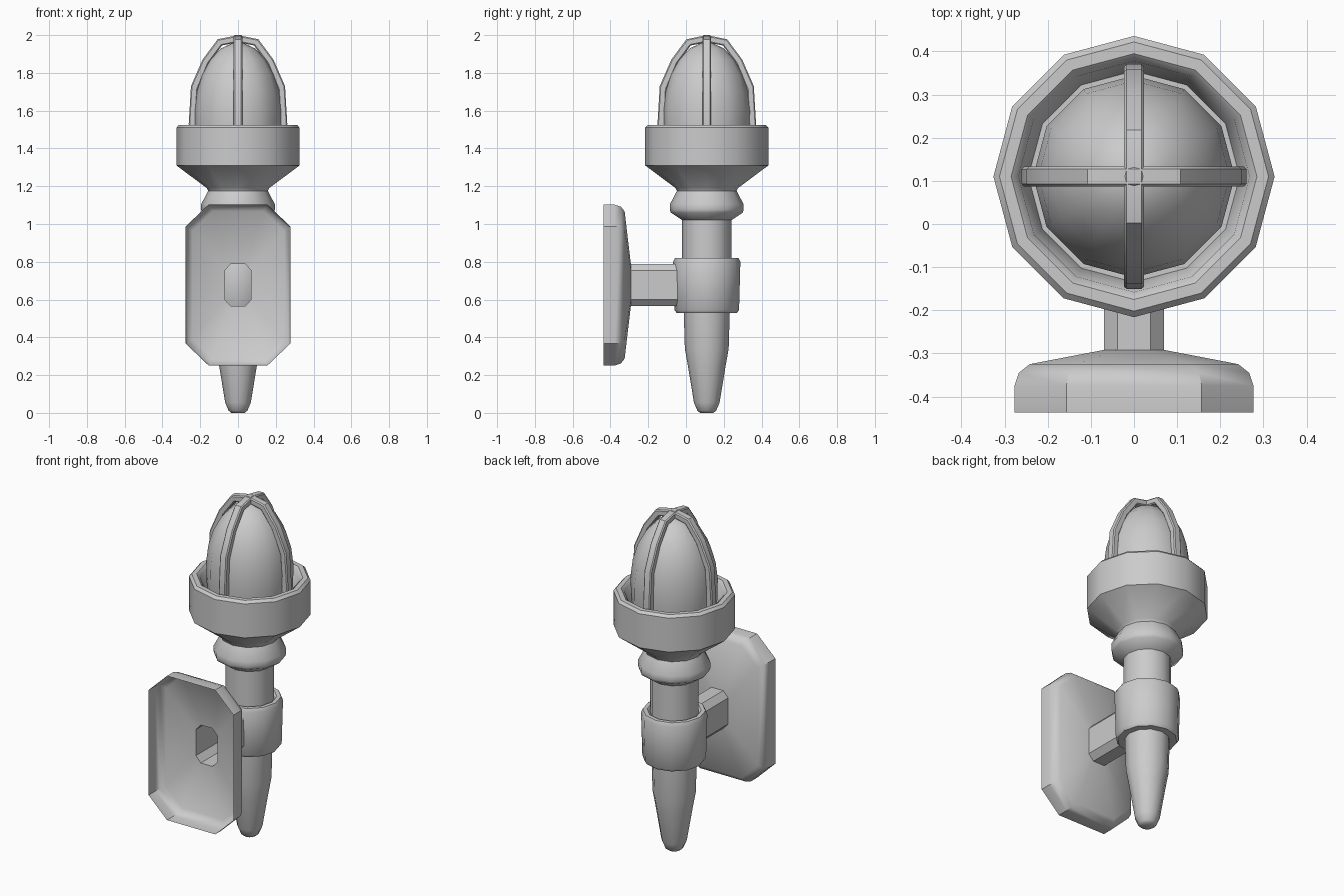
import bpy, bmesh, math

if "Cube" in bpy.data.objects:
    bpy.data.objects.remove(bpy.data.objects["Cube"])

AXIS_Y = 0.11   # torch axis
SIDES = 12


def finish(name, bm, angle=40):
    bmesh.ops.remove_doubles(bm, verts=bm.verts, dist=1e-5)
    bmesh.ops.recalc_face_normals(bm, faces=bm.faces)
    me = bpy.data.meshes.new(name)
    bm.to_mesh(me)
    bm.free()
    ob = bpy.data.objects.new(name, me)
    bpy.context.collection.objects.link(ob)
    bpy.ops.object.select_all(action='DESELECT')
    ob.select_set(True)
    bpy.context.view_layer.objects.active = ob
    bpy.ops.object.shade_smooth_by_angle(angle=math.radians(angle))
    return ob


def skin(name, rings, cap_first=False, cap_last=False, angle=40):
    """Join equal-length loops of points into a shell."""
    bm = bmesh.new()
    loops = [[bm.verts.new(p) for p in ring] for ring in rings]
    n = len(loops[0])
    for a, b in zip(loops, loops[1:]):
        for i in range(n):
            j = (i + 1) % n
            bm.faces.new((a[i], a[j], b[j], b[i]))
    if cap_first:
        bm.faces.new(loops[0])
    if cap_last:
        bm.faces.new(loops[-1])
    return finish(name, bm, angle)


def lathe(name, profile, **kw):
    def ring(r, z):
        return [(r * math.cos(2 * math.pi * i / SIDES),
                 AXIS_Y + r * math.sin(2 * math.pi * i / SIDES), z) for i in range(SIDES)]
    return skin(name, [ring(r, z) for r, z in profile], **kw)


def octagon(hx, hz, cx, cz, y, zc=0.677):
    q = [(hx, hz - cz), (hx - cx, hz), (cx - hx, hz), (-hx, hz - cz),
         (-hx, cz - hz), (cx - hx, -hz), (hx - cx, -hz), (hx, cz - hz)]
    return [(x, y, zc + z) for x, z in q]


# wall plate with hollow arm, open at the back
skin("wall_plate", [
    octagon(0.277, 0.425, 0.12, 0.115, -0.437),
    octagon(0.277, 0.425, 0.12, 0.115, -0.375),
    octagon(0.267, 0.415, 0.116, 0.111, -0.345),
    octagon(0.242, 0.390, 0.108, 0.103, -0.325),
    octagon(0.07, 0.112, 0.032, 0.035, -0.292),
    octagon(0.07, 0.112, 0.032, 0.035, -0.04)])

# tapered handle
lathe("handle", [(0.035, 0), (0.05, 0.012), (0.068, 0.055), (0.1, 0.25),
                 (0.116, 0.34), (0.122, 0.54)], cap_first=True)

# bracket collar
lathe("collar", [(0.12, 0.53), (0.16, 0.53), (0.171, 0.545), (0.178, 0.80),
                 (0.168, 0.82), (0.145, 0.82), (0.13, 0.805)])

# shaft, neck ring and cup
lathe("shaft_and_cup", [
    (0.13, 0.8), (0.13, 1.02), (0.19, 1.06), (0.195, 1.075), (0.195, 1.105),
    (0.158, 1.175), (0.165, 1.19), (0.326, 1.31), (0.326, 1.51), (0.312, 1.525),
    (0.285, 1.525), (0.268, 1.51), (0.245, 1.36)], cap_last=True)

# glowing dome
lathe("dome", [(0.215, 1.36), (0.232, 1.48), (0.234, 1.6), (0.222, 1.7), (0.195, 1.79),
               (0.15, 1.87), (0.09, 1.93), (0.03, 1.958)], cap_last=True)

# crossed arched cage bars
outer = [(0.25, 1.36), (0.261, 1.53), (0.249, 1.73), (0.188, 1.87), (0.108, 1.978), (0.0, 2.0)]
inner = [(0.212, 1.36), (0.222, 1.53), (0.214, 1.71), (0.156, 1.85), (0.085, 1.945), (0.0, 1.962)]


def arch(half):
    return half + [(-r, z) for r, z in reversed(half[:-1])]


for k, name in enumerate(("cage_bar_x", "cage_bar_y")):
    rings = []
    for (ro, zo), (ri, zi) in zip(arch(outer), arch(inner)):
        ring = [(ro, -0.023, zo), (ro, 0.023, zo), (ri, 0.023, zi), (ri, -0.023, zi)]
        rings.append([(a, AXIS_Y + b, z) if k == 0 else (b, AXIS_Y + a, z) for a, b, z in ring])
    bar = skin(name, rings, True, True)
    bev = bar.modifiers.new("soft_edges", 'BEVEL')
    bev.width = 0.006
    bev.segments = 1
    bev.limit_method = 'ANGLE'
    bev.angle_limit = math.radians(60)
